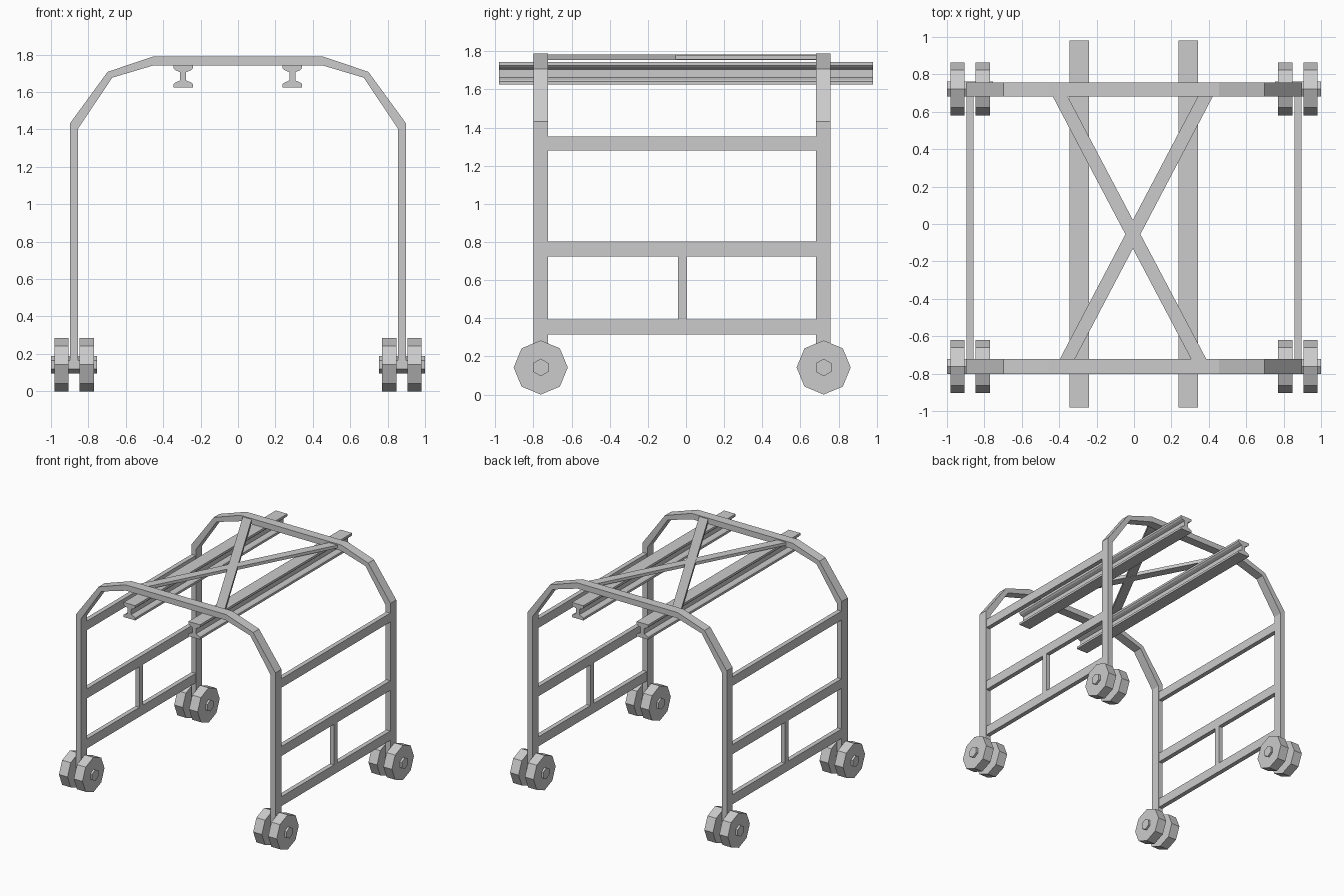
import bpy, math

if "Cube" in bpy.data.objects:
    bpy.data.objects.remove(bpy.data.objects["Cube"])

def mesh(name, verts, faces):
    me = bpy.data.meshes.new(name)
    me.from_pydata(verts, [], faces)
    me.update()
    ob = bpy.data.objects.new(name, me)
    bpy.context.collection.objects.link(ob)
    return ob

def prism(name, outline, lo, hi, place):
    """Extrude a 2D outline from lo to hi; place(u, v, w) maps to xyz."""
    n = len(outline)
    verts = [place(u, v, w) for w in (lo, hi) for u, v in outline]
    faces = [tuple(range(n)), tuple(range(2 * n - 1, n - 1, -1))]
    faces += [(i, i + n, (i + 1) % n + n, (i + 1) % n) for i in range(n)]
    ob = mesh(name, verts, faces)
    import bmesh
    bm = bmesh.new()
    bm.from_mesh(ob.data)
    bmesh.ops.recalc_face_normals(bm, faces=bm.faces)
    bm.to_mesh(ob.data)
    bm.free()
    return ob

along_x = lambda u, v, w: (w, u, v)
along_y = lambda u, v, w: (u, w, v)
along_z = lambda u, v, w: (u, v, w)

def box(name, x0, x1, y0, y1, z0, z1):
    return prism(name, [(x0, y0), (x1, y0), (x1, y1), (x0, y1)], z0, z1, along_z)

def ngon(n, r, cy, cz):
    return [(cy + r * math.sin(2 * math.pi * i / n), cz + r * math.cos(2 * math.pi * i / n))
            for i in range(n)]

# Bent-tube arches, front and back
outer = [(0.898, 0.165), (0.898, 1.433), (0.697, 1.708), (0.454, 1.79)]
inner = [(0.855, 0.165), (0.855, 1.405), (0.672, 1.677), (0.450, 1.743)]
flip = lambda pts: [(-x, z) for x, z in reversed(pts)]
arch = outer + flip(outer) + [(-x, z) for x, z in inner] + inner[::-1]
for name, y0, y1 in (("front_arch", -0.801, -0.723), ("back_arch", 0.682, 0.757)):
    prism(name, arch, y0, y1, along_y)

# Side rails and short posts
for side, s in (("left", -1), ("right", 1)):
    xa, xb = sorted((s * 0.859, s * 0.896))
    for rail, z0, z1 in (("upper", 1.281, 1.354), ("middle", 0.724, 0.802), ("lower", 0.316, 0.393)):
        box(f"{side}_{rail}_rail", xa, xb, -0.73, 0.69, z0, z1)
    box(f"{side}_post", xa, xb, -0.042, 0.005, 0.39, 0.728)

# Twin octagonal wheels on hexagonal axles
for end, cy in (("front", -0.762), ("back", 0.722)):
    for side, s in (("left", -1), ("right", 1)):
        for part, sides, r, x0, x1 in (("axle", 6, 0.046, 0.754, 1.0),
                                       ("inner_wheel", 8, 0.142, 0.77, 0.848),
                                       ("outer_wheel", 8, 0.142, 0.905, 0.982)):
            xa, xb = sorted((s * x0, s * x1))
            prism(f"{end}_{side}_{part}", ngon(sides, r, cy, 0.142), xa, xb, along_x)

# I-section runway beams with tapered flanges
half = [(0.052, 1.745), (0.052, 1.727), (0.042, 1.717), (0.016, 1.706),
        (0.016, 1.662), (0.042, 1.651), (0.052, 1.643), (0.052, 1.625)]
section = half + flip(half)
for side, cx in (("left", -0.293), ("right", 0.291)):
    prism(f"{side}_runway_beam", [(cx + x, z) for x, z in section], -0.98, 0.98, along_y)

# Crossed roof braces
yb, yf = 0.685, -0.725
prism("roof_brace_a", [(-0.436, yb), (-0.356, yb), (0.388, yf), (0.307, yf)], 1.755, 1.783, along_z)
prism("roof_brace_b", [(0.343, yb), (0.423, yb), (-0.318, yf), (-0.398, yf)], 1.757, 1.781, along_z)
